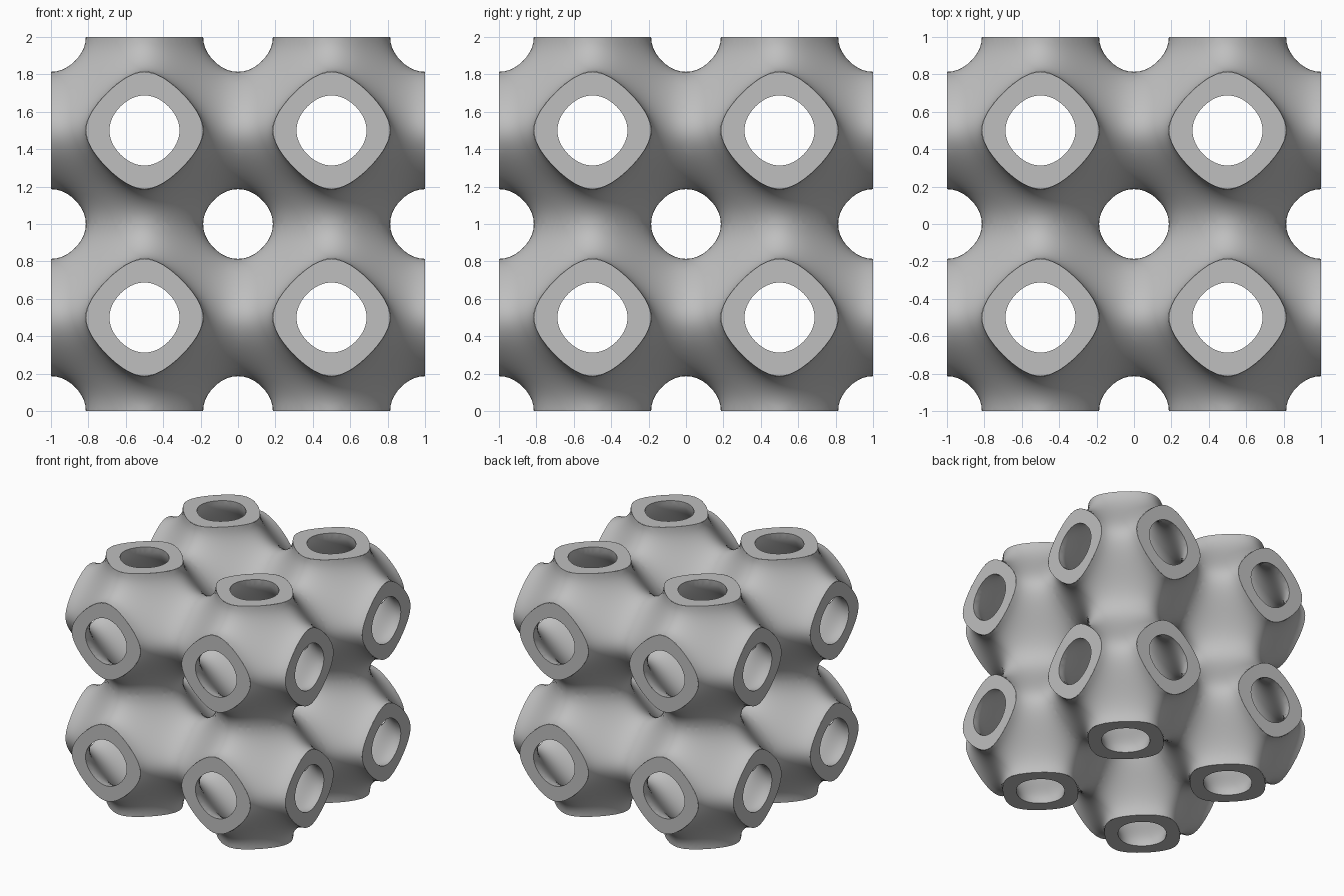
import bpy
import bmesh
from math import cos, sin, pi, tan
from mathutils import Vector

HALF = 0.5          # half the width of one lattice cell
LEVEL = 0.384       # half thickness of the wall, as a field value
REACH = 0.9         # how far the necks run on before trimming
CUTS = 31
RIM_STEPS = 96
AXES = [Vector((1, 0, 0)), Vector((0, 1, 0)), Vector((0, 0, 1))]

cube = bpy.data.objects.get("Cube")
if cube:
    bpy.data.objects.remove(cube, do_unlink=True)

# Plain grey material
grey = bpy.data.materials.new("mid_grey")
grey.use_nodes = True
color = (0.52, 0.52, 0.52, 1)
grey.diffuse_color = color
grey.node_tree.nodes["Principled BSDF"].inputs["Base Color"].default_value = color


def field(p):
    """Triply periodic field, held constant past the cell faces."""
    return sum(cos(2 * pi * min(abs(c), HALF)) for c in p)


def surface_point(start, direction, level):
    """Point where a ray meets the level surface."""
    low, high = 0.0, REACH
    for _ in range(30):
        mid = (low + high) / 2
        if field(start + direction * mid) > level:
            low = mid
        else:
            high = mid
    return start + direction * low


def finish(name, bm):
    """Move the cell into the positive corner and mirror it to eight cells."""
    bmesh.ops.translate(bm, verts=bm.verts[:], vec=(HALF, HALF, HALF))
    mesh = bpy.data.meshes.new(name)
    bm.to_mesh(mesh)
    bm.free()
    mesh.materials.append(grey)
    obj = bpy.data.objects.new(name, mesh)
    bpy.context.collection.objects.link(obj)
    obj.location.z = 1
    mirror = obj.modifiers.new("eight_cells", "MIRROR")
    mirror.use_axis = (True, True, True)
    mirror.merge_threshold = 0.0005


def add_skin(name, level, inward):
    """Smooth skin around the cell centre, trimmed flush at the cell faces."""
    bm = bmesh.new()
    bmesh.ops.create_cube(bm, size=2)
    bmesh.ops.subdivide_edges(bm, edges=bm.edges[:], cuts=CUTS, use_grid_fill=True)
    for v in bm.verts:
        direction = Vector([tan(c * pi / 4) for c in v.co]).normalized()
        v.co = surface_point(Vector(), direction, level)
    if inward:
        bmesh.ops.reverse_faces(bm, faces=bm.faces[:])
    for axis in AXES:
        for normal in (axis, -axis):
            geom = bm.verts[:] + bm.edges[:] + bm.faces[:]
            bmesh.ops.bisect_plane(bm, geom=geom, dist=1e-6, plane_co=normal * HALF,
                                   plane_no=normal, clear_outer=True)
    for f in bm.faces:
        f.smooth = True
    finish(name, bm)


def add_rims():
    """Flat rings closing the wall at the three outward openings."""
    bm = bmesh.new()
    for i, axis in enumerate(AXES):
        side, up = AXES[(i + 1) % 3], AXES[(i + 2) % 3]
        inner, outer = [], []
        for k in range(RIM_STEPS):
            a = 2 * pi * k / RIM_STEPS
            direction = side * cos(a) + up * sin(a)
            for loop, level in ((inner, LEVEL), (outer, -LEVEL)):
                loop.append(bm.verts.new(surface_point(axis * HALF, direction, level)))
        for k in range(RIM_STEPS):
            n = (k + 1) % RIM_STEPS
            bm.faces.new((inner[k], outer[k], outer[n], inner[n]))
    finish("opening_rims", bm)


add_skin("outer_skin", -LEVEL, False)
add_skin("inner_skin", LEVEL, True)
add_rims()
